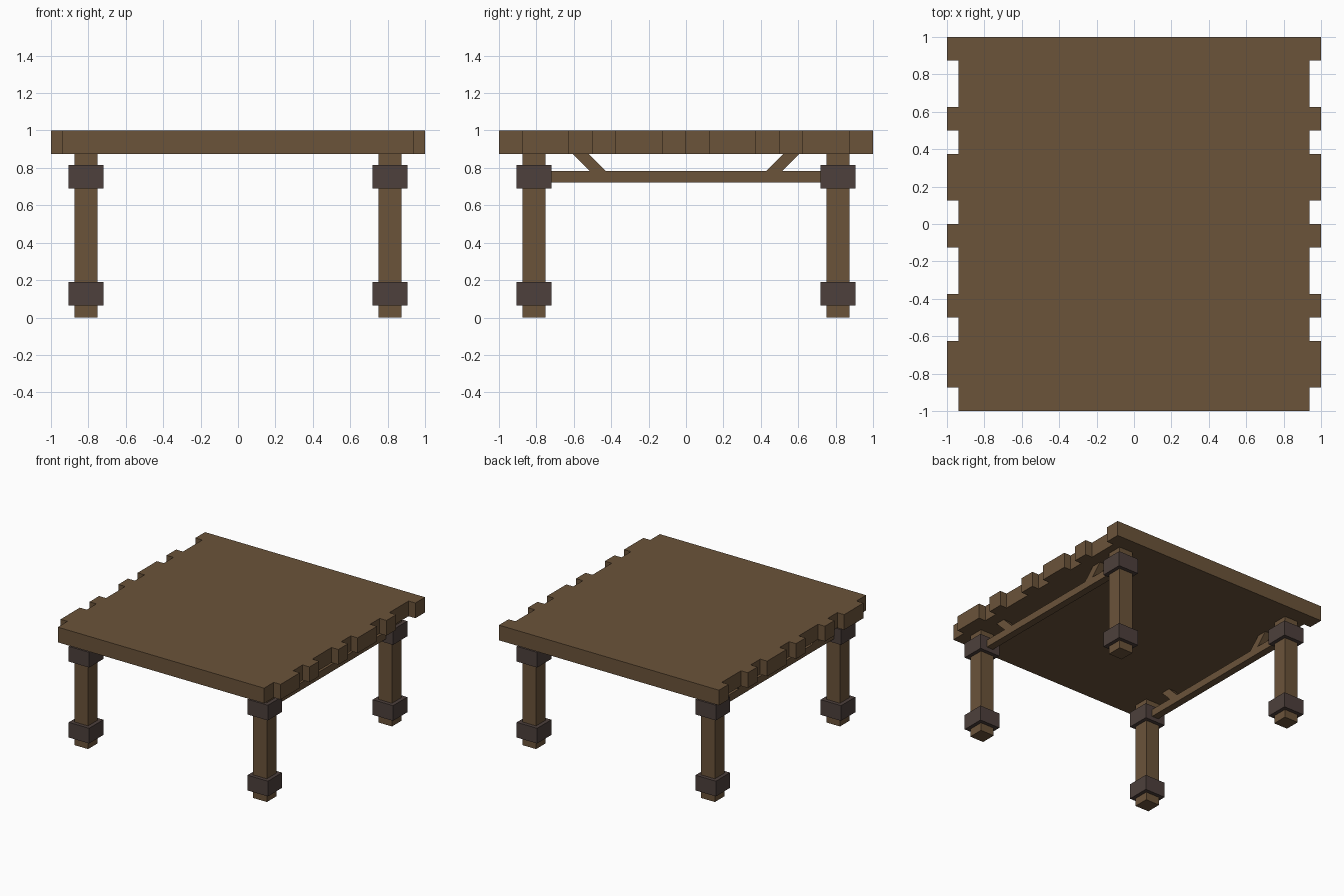
import bpy
import bmesh
from mathutils import Vector

if "Cube" in bpy.data.objects:
    bpy.data.objects.remove(bpy.data.objects["Cube"], do_unlink=True)


def make_material(name, color):
    mat = bpy.data.materials.new(name)
    mat.use_nodes = True
    mat.diffuse_color = color
    mat.node_tree.nodes["Principled BSDF"].inputs["Base Color"].default_value = color
    return mat


wood = make_material("brown wood", (0.147, 0.087, 0.042, 1))
iron = make_material("dark iron", (0.075, 0.051, 0.045, 1))


def prism(name, outline, depth, mat):
    """Extrude a flat outline of 3D points along the depth vector."""
    bm = bmesh.new()
    face = bm.faces.new([bm.verts.new(p) for p in outline])
    result = bmesh.ops.extrude_face_region(bm, geom=[face], use_keep_orig=True)
    moved = [g for g in result["geom"] if isinstance(g, bmesh.types.BMVert)]
    bmesh.ops.translate(bm, verts=moved, vec=Vector(depth))
    bmesh.ops.recalc_face_normals(bm, faces=bm.faces)
    mesh = bpy.data.meshes.new(name)
    bm.to_mesh(mesh)
    bm.free()
    mesh.materials.append(mat)
    obj = bpy.data.objects.new(name, mesh)
    bpy.context.collection.objects.link(obj)
    return obj


def box(name, x, y, z, mat):
    """Box from (min, max) ranges on each axis."""
    outline = [(x[0], y[0], z[0]), (x[1], y[0], z[0]),
               (x[1], y[1], z[0]), (x[0], y[1], z[0])]
    return prism(name, outline, (0, 0, z[1] - z[0]), mat)


# Tabletop: plank ends alternate between long and short, front to back
TOP, UNDER = 1.0, 0.875
LONG, SHORT = 1.0, 0.9375
plank_widths = [1, 2, 1, 1, 2, 1, 1, 2, 1, 1, 2, 1]  # eighths of a unit
edge, y = [], -1.0
for i, width in enumerate(plank_widths):
    x = LONG if i % 2 else SHORT
    edge += [(x, y), (x, y + width / 8)]
    y += width / 8
outline = edge + [(-x, y) for x, y in reversed(edge)]
prism("tabletop", [(x, y, UNDER) for x, y in outline], (0, 0, TOP - UNDER), wood)

# Square legs, each with two iron collars
LEG = 0.8125


def around(center, half):
    return (center - half, center + half)


for side, sx in (("right", -1), ("left", 1)):
    for end, sy in (("front", -1), ("back", 1)):
        cx, cy = sx * LEG, sy * LEG
        leg = f"{end}_{side}"
        box(f"{leg}_leg", around(cx, 0.0625), around(cy, 0.0625), (0, UNDER), wood)
        for level, z in (("lower", 0.128), ("upper", 0.752)):
            box(f"{leg}_{level}_collar", around(cx, 0.0925), around(cy, 0.0925),
                around(z, 0.0625), iron)

        # Slanted brace from the rail up to the tabletop
        slant = [(0.43, 0.783), (0.515, 0.783), (0.607, UNDER), (0.522, UNDER)]
        prism(f"{leg}_brace", [(cx - 0.03, sy * y, z) for y, z in slant],
              (0.06, 0, 0), wood)

    # Side rail between the upper collars
    box(f"{side}_rail", around(sx * LEG, 0.03), (-0.73, 0.73), (0.723, 0.783), wood)
